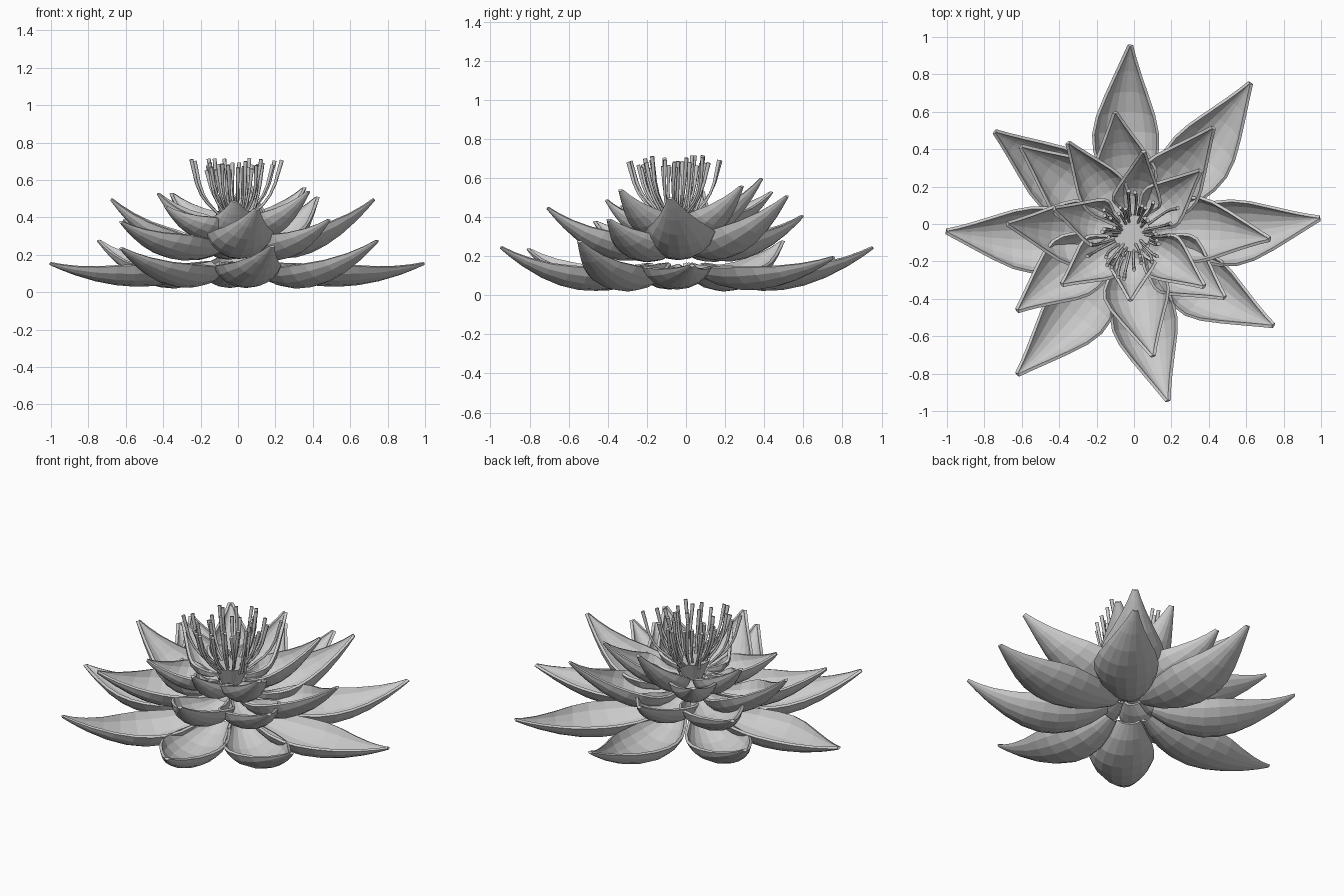
import bpy, bmesh, math, random
from mathutils import Vector

if "Cube" in bpy.data.objects:
    bpy.data.objects.remove(bpy.data.objects["Cube"])

random.seed(4)
CX, CY = -0.01, -0.05          # flower axis
PROFILE = [(0, .3), (.12, .6), (.25, .86), (.38, .98), (.5, 1), (.62, .88),
           (.74, .64), (.86, .35), (.94, .15), (1, .01)]


def petal(name, tip, base_r, base_z, sag_z, half_w, cup, bend=0):
    """Cupped pointed petal following a curved spine from the centre to its tip."""
    tip = Vector(tip)
    out = Vector((tip.x - CX, tip.y - CY, 0)).normalized()
    side = Vector((-out.y, out.x, 0))
    base = Vector((CX, CY, base_z)) + out * base_r
    ctrl = base.lerp(tip, .45) + side * bend
    ctrl.z = sag_z
    bm = bmesh.new()
    rows = []
    n = 8
    for t, w in PROFILE:
        p = base * (1 - t) ** 2 + ctrl * 2 * t * (1 - t) + tip * t * t
        tan = ((ctrl - base) * (1 - t) + (tip - ctrl) * t).normalized()
        up = tan.cross(side).normalized()
        row = []
        for j in range(n + 1):
            a = (2 * j / n - 1) * 1.3      # arc-shaped cross-section
            row.append(bm.verts.new(p + side * half_w * w * math.sin(a) / math.sin(1.3)
                                    + up * cup * w * (1 - math.cos(a)) / (1 - math.cos(1.3))))
        rows.append(row)
    for a, b in zip(rows, rows[1:]):
        for j in range(n):
            bm.faces.new((a[j], b[j], b[j + 1], a[j + 1]))
    bmesh.ops.recalc_face_normals(bm, faces=bm.faces)
    if sum(f.normal.z for f in bm.faces) < 0:
        bmesh.ops.reverse_faces(bm, faces=bm.faces)
    me = bpy.data.meshes.new(name)
    bm.to_mesh(me)
    bm.free()
    ob = bpy.data.objects.new(name, me)
    bpy.context.collection.objects.link(ob)
    sol = ob.modifiers.new("thickness", 'SOLIDIFY')
    sol.thickness = .016
    sol.offset = -1


# Petal tips (x, y, z) with sideways bend, layer by layer
outer = [(-.02, .95, .25, .06), (.62, .75, .2, -.07), (.99, .03, .16, -.08),
         (.74, -.54, .28, -.07), (.18, -.94, .25, -.07), (-.62, -.80, .24, .07),
         (-1.0, -.04, .16, .08), (-.74, .49, .28, 0)]
middle = [(.72, -.08, .5, .07), (.42, .51, .51, 0), (-.10, .59, .41, 0), (-.60, .41, .39, 0),
          (-.67, 0, .5, .04), (-.62, -.46, .38, -.06), (.10, -.70, .45, -.06),
          (.48, -.39, .39, 0)]
inner = [(.35, .28, .56), (.05, .38, .6), (-.35, .43, .53), (-.42, .08, .53),
         (-.38, -.32, .46), (-.02, -.40, .49), (.37, -.33, .54)]
for i, (x, y, z, b) in enumerate(outer):
    petal(f"outer_petal_{i}", (x, y, z), .13, .14, -.06 - (z - .16) * .55, .165, .105, b)
for i, (x, y, z, b) in enumerate(middle):
    petal(f"middle_petal_{i}", (x, y, z), .09, .24, .08, .165, .115, b)
for i, t in enumerate(inner):
    petal(f"inner_petal_{i}", t, .07, .33, .22, .12, .1)

# Seed pod
bpy.ops.mesh.primitive_cone_add(vertices=20, radius1=.05, radius2=.1, depth=.13,
                                location=(CX, CY, .37))
bpy.context.object.name = "seed_pod"

# Stamens: curved thin rods, slightly thicker at the top
cu = bpy.data.curves.new("stamens", 'CURVE')
cu.dimensions = '3D'
cu.bevel_depth = .01
cu.bevel_resolution = 1
cu.resolution_u = 3
cu.use_fill_caps = True
N = 38
for i in range(N):
    a = 2 * math.pi * i / N + random.uniform(-.1, .1)
    r0 = random.choice((.05, .075, .095))
    r1 = r0 + random.uniform(.03, .19)
    h = random.uniform(.65, .715)
    sp = cu.splines.new('BEZIER')
    sp.bezier_points.add(2)
    pts = [(r0, .41, .7), (r0 + (r1 - r0) * .65, .52, .7), (r1, h, 1.1)]
    for bp, (r, z, rad) in zip(sp.bezier_points, pts):
        b = a + random.uniform(-.06, .06)
        bp.co = (CX + r * math.cos(b), CY + r * math.sin(b), z)
        bp.radius = rad
        bp.handle_left_type = bp.handle_right_type = 'AUTO'
ob = bpy.data.objects.new("stamens", cu)
bpy.context.collection.objects.link(ob)
